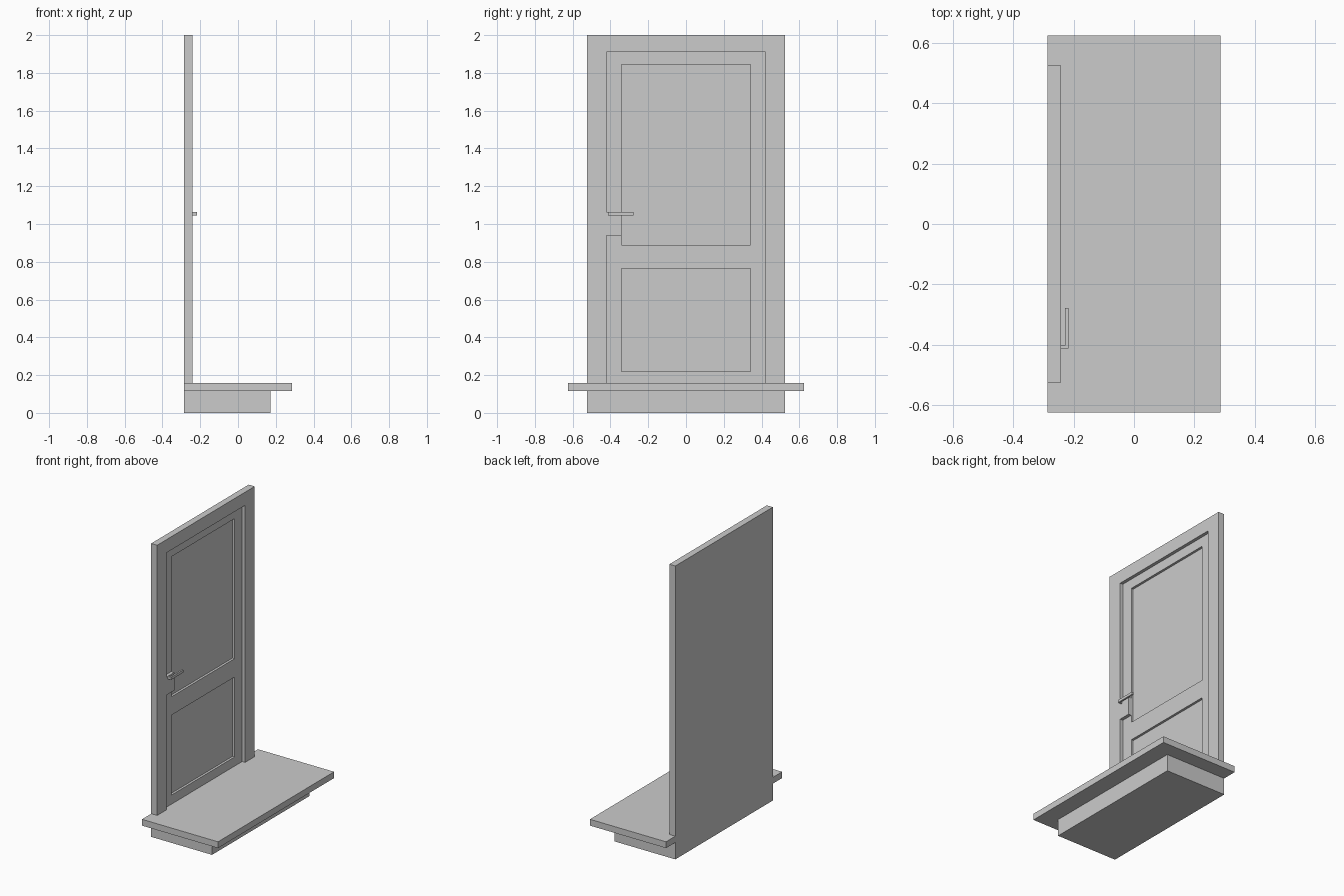
import bpy, bmesh
from mathutils import Vector

if "Cube" in bpy.data.objects:
    bpy.data.objects.remove(bpy.data.objects["Cube"])

BACK, FACE, LEAF, PANEL = -0.287, -0.242, -0.264, -0.28   # depths along x


def finish(name, bm):
    bmesh.ops.recalc_face_normals(bm, faces=bm.faces)
    mesh = bpy.data.meshes.new(name)
    bm.to_mesh(mesh)
    bm.free()
    obj = bpy.data.objects.new(name, mesh)
    bpy.context.collection.objects.link(obj)
    return obj


def prism(points, offset):
    """Extrude a flat outline along an offset vector."""
    bm = bmesh.new()
    base = bm.faces.new([bm.verts.new(p) for p in points])
    top = bmesh.ops.extrude_face_region(bm, geom=[base], use_keep_orig=True)
    verts = [v for v in top["geom"] if isinstance(v, bmesh.types.BMVert)]
    bmesh.ops.translate(bm, verts=verts, vec=Vector(offset))
    bmesh.ops.recalc_face_normals(bm, faces=bm.faces)
    return bm


def box(x, y, z):
    outline = [(x[0], y[0], z[0]), (x[0], y[1], z[0]),
               (x[0], y[1], z[1]), (x[0], y[0], z[1])]
    return prism(outline, (x[1] - x[0], 0, 0))


# Doorstep: narrower base with an overhanging slab
finish("step_base", box((BACK, 0.172), (-0.525, 0.525), (0, 0.115)))
finish("step_slab", box((BACK, 0.287), (-0.625, 0.625), (0.115, 0.158)))

# Door frame: upside-down U
half = [(0.525, 0.158), (0.525, 2.0), (-0.525, 2.0), (-0.525, 0.158),
        (-0.422, 0.158), (-0.422, 1.91), (0.422, 1.91), (0.422, 0.158)]
finish("door_frame", prism([(BACK, y, z) for y, z in half], (FACE - BACK, 0, 0)))

# Door leaf with two sunken panels
panels = [(0.22, 0.765), (0.89, 1.845)]
bm = box((BACK, LEAF), (-0.422, 0.422), (0.158, 1.91))
cuts = [((0, y, 0), (0, 1, 0)) for y in (-0.341, 0.341)]
cuts += [((0, 0, z), (0, 0, 1)) for pair in panels for z in pair]
for co, no in cuts:
    bmesh.ops.bisect_plane(bm, geom=bm.verts[:] + bm.edges[:] + bm.faces[:],
                           plane_co=co, plane_no=no)
bm.normal_update()
sunk = []
for f in bm.faces:
    c = f.calc_center_median()
    if f.normal.x > 0.9 and abs(c.y) < 0.3 and any(a < c.z < b for a, b in panels):
        sunk.append(f)
new = bmesh.ops.extrude_discrete_faces(bm, faces=sunk)["faces"]
for f in new:
    bmesh.ops.translate(bm, verts=f.verts[:], vec=(PANEL - LEAF, 0, 0))
finish("door_leaf", bm)

# Lock plate, level with the frame
finish("lock_plate", box((LEAF, FACE), (-0.422, -0.341), (0.94, 1.063)))

# L-shaped lever handle
lever = [(FACE, -0.413), (-0.217, -0.413), (-0.217, -0.278),
         (-0.228, -0.278), (-0.228, -0.402), (FACE, -0.402)]
finish("door_handle", prism([(x, y, 1.045) for x, y in lever], (0, 0, 0.018)))
